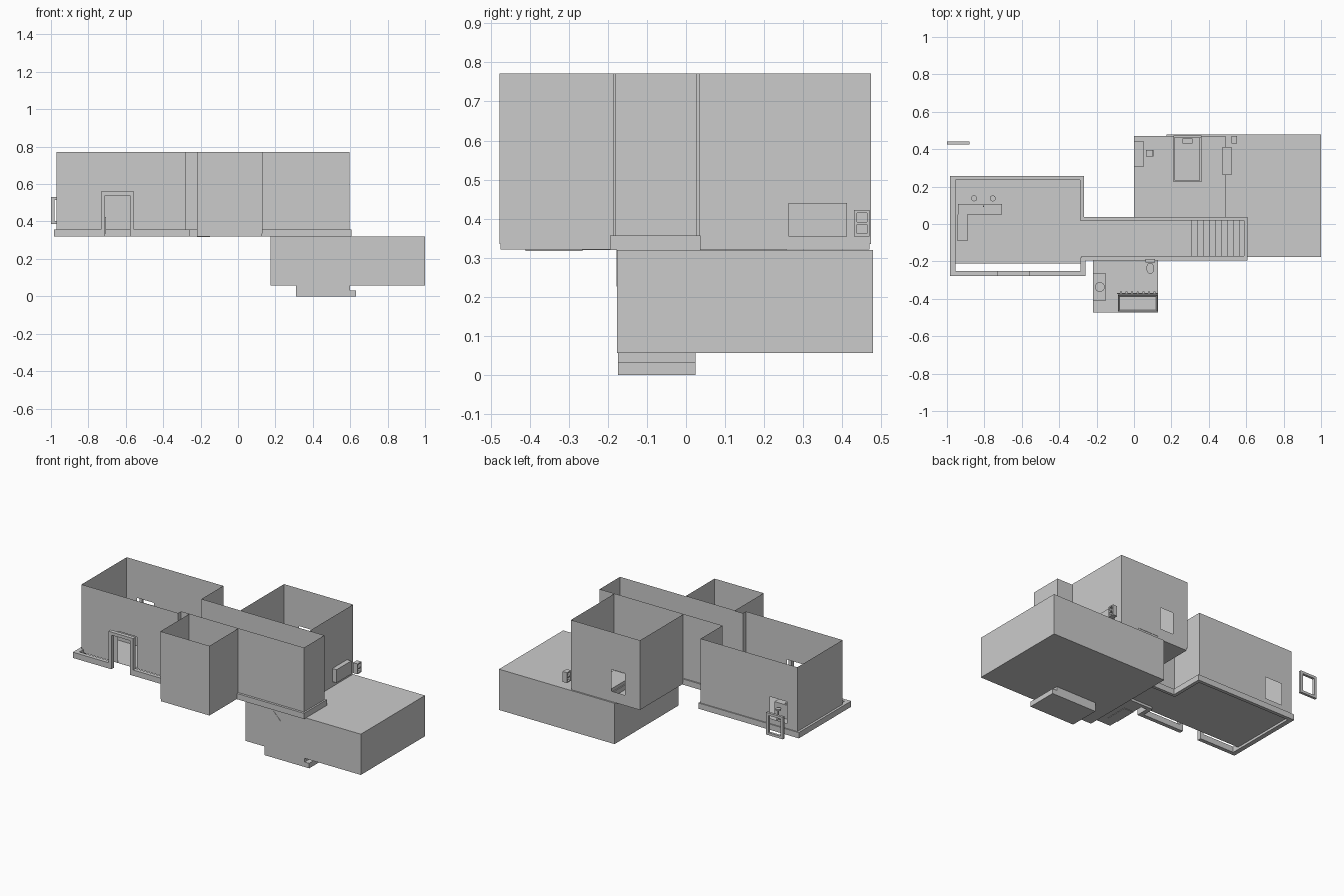
import bpy, bmesh, math

if "Cube" in bpy.data.objects:
    bpy.data.objects.remove(bpy.data.objects["Cube"])

def finish(name, bm):
    me = bpy.data.meshes.new(name)
    bm.to_mesh(me)
    bm.free()
    ob = bpy.data.objects.new(name, me)
    bpy.context.collection.objects.link(ob)
    return ob

def add_box(bm, x0, x1, y0, y1, z0, z1):
    r = bmesh.ops.create_cube(bm, size=1)
    for v in r["verts"]:
        v.co = (x0 + (v.co.x + .5) * (x1 - x0), y0 + (v.co.y + .5) * (y1 - y0), z0 + (v.co.z + .5) * (z1 - z0))

def boxes(name, *specs):
    bm = bmesh.new()
    for s in specs:
        add_box(bm, *s)
    return finish(name, bm)

def cylinder(name, x, y, z0, z1, r0, r1=None, n=16, sy=1):
    bm = bmesh.new()
    bmesh.ops.create_cone(bm, cap_ends=True, segments=n, radius1=r0, radius2=r0 if r1 is None else r1, depth=z1 - z0)
    for v in bm.verts:
        v.co = (v.co.x + x, v.co.y * sy + y, v.co.z + (z0 + z1) / 2)
    return finish(name, bm)

def grid(name, us, vs, fn, skip=()):
    """Flat sheet of cells with optional openings."""
    bm = bmesh.new()
    P = [[bm.verts.new(fn(u, v)) for v in vs] for u in us]
    for i in range(len(us) - 1):
        for j in range(len(vs) - 1):
            if (i, j) not in skip:
                bm.faces.new((P[i][j], P[i + 1][j], P[i + 1][j + 1], P[i][j + 1]))
    return finish(name, bm)

def wall_x(name, x0, x1, y, z0, hole=None):
    if hole:
        a, b, c, d = hole
        return grid(name, [x0, a, b, x1], [z0, c, d, TOP], lambda u, v: (u, y, v), {(1, 1)})
    return grid(name, [x0, x1], [z0, TOP], lambda u, v: (u, y, v))

def wall_y(name, y0, y1, x, z0):
    return grid(name, [y0, y1], [z0, TOP], lambda u, v: (x, u, v))

def prism(name, pts, y0, y1):
    bm = bmesh.new()
    f = bm.faces.new([bm.verts.new((x, y0, z)) for x, z in pts])
    r = bmesh.ops.extrude_face_region(bm, geom=[f])
    for v in r["geom"]:
        if isinstance(v, bmesh.types.BMVert):
            v.co.y = y1
    bmesh.ops.recalc_face_normals(bm, faces=bm.faces)
    return finish(name, bm)

TOP, FL = .772, .335

# Main room and corridor shell
wall_x("room_front_wall", -.97, -.28, -.21, FL, (-.71, -.575, FL + .001, .54))
wall_x("room_back_wall", -.97, -.28, .25, FL, (-.895, -.775, .39, .53))
wall_y("room_left_wall", -.21, .25, -.97, FL)
wall_y("room_right_wall_back", .028, .25, -.28, FL)
wall_y("room_right_wall_front", -.21, -.18, -.28, FL)
wall_x("corridor_front_wall", -.28, .597, -.18, FL, (-.12, -.01, FL + .001, .54))
wall_x("corridor_back_wall", -.28, .597, .028, FL, (.06, .17, FL + .001, .54))
wall_y("corridor_end_wall", -.18, .028, .597, FL)
flat = lambda z: (lambda u, v: (u, v, z))
grid("room_floor", [-.97, -.28], [-.21, .25], flat(FL))
grid("corridor_floor", [-.28, .31], [-.18, .028], flat(FL))

# Side rooms with floor slabs
wall_x("bathroom_front_wall", -.22, .13, -.477, FL)
wall_y("bathroom_left_wall", -.477, -.185, -.22, FL)
wall_y("bathroom_right_wall", -.477, -.185, .13, FL)
wall_x("bathroom_inner_wall", -.22, .13, -.185, FL, (-.12, -.01, FL + .001, .54))
boxes("bathroom_floor", (-.218, .128, -.474, -.185, .321, FL + .004))
wall_x("bedroom_back_wall", -.003, .49, .473, FL, (.105, .2, .39, .53))
wall_y("bedroom_left_wall", .033, .473, -.003, FL)
wall_y("bedroom_right_wall", .033, .473, .49, FL)
boxes("bedroom_floor", (0, .488, .033, .47, .321, FL + .004))

# Basement with stair opening
xs, ys = [.175, .31, .595, 1], [-.176, .025, .478]
grid("basement_ceiling", xs, ys, flat(.32), {(1, 0)})
grid("basement_floor", [.175, 1], [-.176, .478], flat(.057))
for nm, y in (("front", -.176), ("back", .478)):
    grid(f"basement_{nm}_wall", [.175, 1], [.057, .32], lambda u, v, y=y: (u, y, v))
for nm, x in (("left", .175), ("right", 1)):
    grid(f"basement_{nm}_wall", [-.176, .478], [.057, .32], lambda u, v, x=x: (x, u, v))

# Solid staircase going down toward +x
N = 10
run, rise = .32 / N, .32 / N
pts = [(.31, 0)]
for i in range(N):
    z = .335 - (i + 1) * rise + .017
    pts += [(.31 + i * run, z), (.31 + (i + 1) * run, z)]
pts.append((.63, 0))
prism("staircase", pts, -.174, .024)
prism("stair_rail", [(.335, .32), (.362, .32), (.428, .252), (.428, .226)], -.178, -.172)

# Skirting band
zs = (.32, .357)
boxes("skirting",
      (-.985, -.955, -.275, .257, *zs), (-.985, -.27, .235, .257, *zs),
      (-.29, -.268, .02, .257, *zs), (-.29, .608, .018, .037, *zs),
      (.588, .608, -.195, .037, *zs), (-.28, .608, -.195, -.172, *zs),
      (-.985, -.73, -.277, -.252, *zs), (-.555, -.258, -.277, -.252, *zs),
      (-.285, -.258, -.277, -.18, *zs))

# Door frame and offset window frame
boxes("door_frame", (-.732, -.71, -.277, -.252, .32, .56),
      (-.577, -.555, -.277, -.252, .32, .56), (-.71, -.577, -.277, -.252, .54, .56))
boxes("window_frame", (-1, -.982, .424, .44, .387, .53), (-.898, -.88, .424, .44, .387, .53),
      (-.982, -.898, .424, .44, .387, .403), (-.982, -.898, .424, .44, .514, .53))

# Kitchen
boxes("kitchen_counter", (-.94, -.705, .05, .106, FL, .425))
boxes("side_counter", (-.945, -.89, -.09, .05, FL, .425))
boxes("stove_top", (-.94, -.893, -.025, .04, .425, .43))
boxes("sink", (-.835, -.775, .058, .1, .425, .432), (-.808, -.802, .09, .1, .432, .46))
for i, x in enumerate((-.855, -.755)):
    cylinder(f"stool_seat_{i}", x, .137, .395, .405, .016)
    cylinder(f"stool_post_{i}", x, .137, FL, .395, .004, n=8)
    cylinder(f"stool_foot_{i}", x, .137, FL, .34, .012)

# Bedroom furniture
boxes("bed_frame", (.21, .36, .225, .47, FL, .37), (.21, .36, .46, .472, FL, .43))
boxes("mattress", (.217, .353, .232, .46, .37, .392))
boxes("pillow", (.258, .312, .43, .458, .392, .405))
boxes("rug", (.36, .415, .28, .45, .339, .342))
boxes("desk", (0, .052, .305, .445, .41, .418), (0, .052, .305, .312, FL, .41), (0, .052, .438, .445, FL, .41))
boxes("chair", (.065, .105, .36, .395, .375, .382), (.1, .105, .36, .395, .382, .43),
      *[(x, x + .004, y, y + .004, FL, .375) for x in (.065, .101) for y in (.36, .391)])
boxes("wardrobe", (.472, .52, .262, .412, .355, .44))
boxes("nightstand", (.52, .552, .43, .437, .355, .422), (.52, .552, .463, .47, .355, .422),
      (.52, .552, .437, .463, .355, .362), (.52, .552, .437, .463, .385, .392),
      (.52, .552, .437, .463, .415, .422))

# Bathroom fittings
bm = bmesh.new()
add_box(bm, -.085, .125, -.468, -.378, FL, .395)
bm.faces.ensure_lookup_table()
top = max(bm.faces, key=lambda f: f.calc_center_median().z)
bmesh.ops.inset_region(bm, faces=[top], thickness=.012)
for v in top.verts:
    v.co.z -= .045
c = top.calc_center_median()
r = bmesh.ops.extrude_discrete_faces(bm, faces=[top])
finish("bathtub", bm)
boxes("curtain_rod", (-.09, .127, -.373, -.369, .53, .534))
for i in range(7):
    cylinder(f"curtain_ring_{i}", -.07 + i * .03, -.365, .515, .535, .006, n=8)
boxes("toilet_tank", (.062, .112, -.205, -.188, .37, .415))
cylinder("toilet_bowl", .087, -.237, FL, .375, .012, .021, sy=1.4)
boxes("vanity", (-.218, -.15, -.41, -.265, .318, .42))
cylinder("basin", -.183, -.337, .42, .432, .018, .026)
